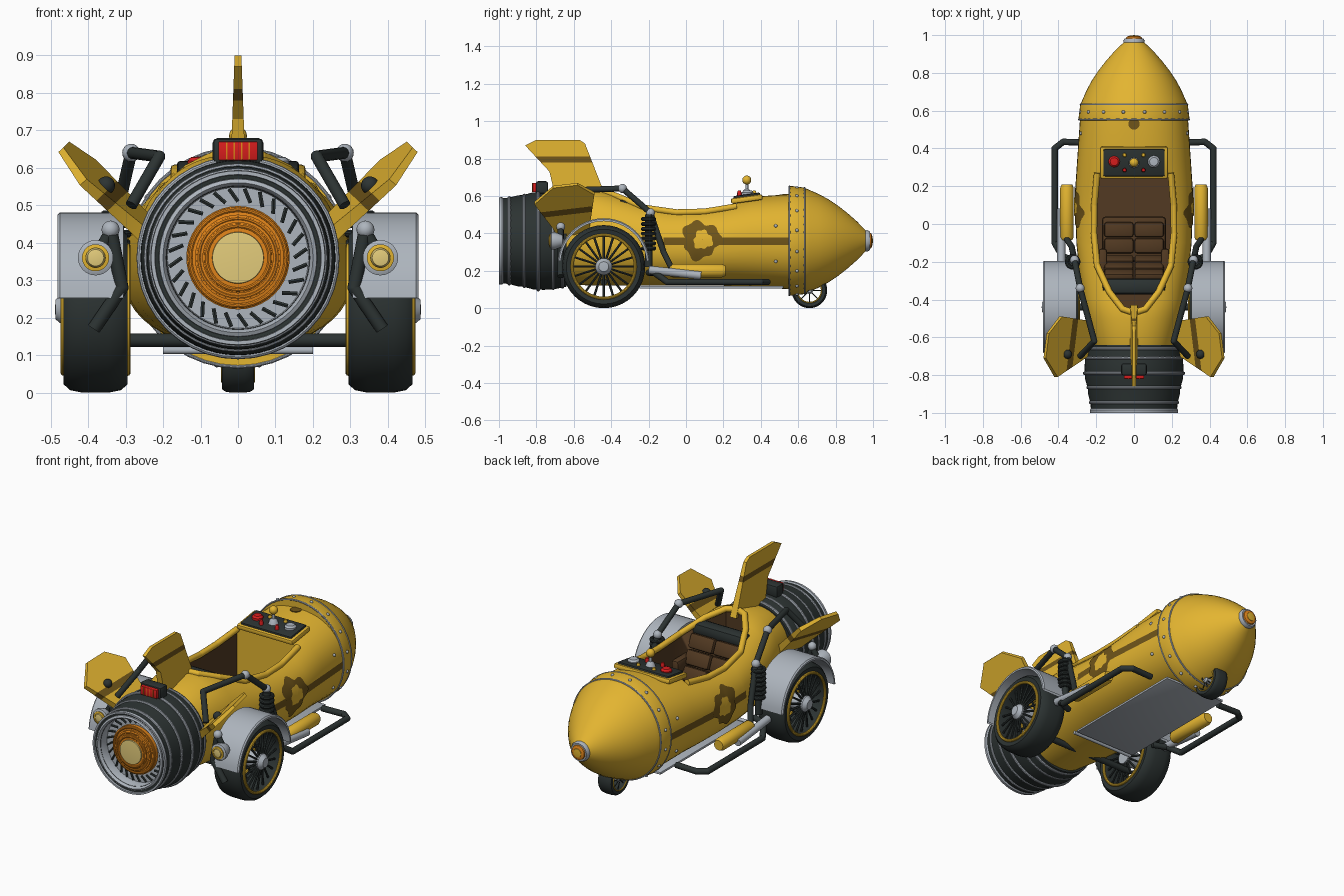
import bpy, bmesh, math
from mathutils import Vector, Matrix

if "Cube" in bpy.data.objects:
    bpy.data.objects.remove(bpy.data.objects["Cube"])


def colour(name, *rgb):
    m = bpy.data.materials.new(name)
    m.use_nodes = True
    m.diffuse_color = (*rgb, 1)
    m.node_tree.nodes["Principled BSDF"].inputs["Base Color"].default_value = (*rgb, 1)
    return m


yellow = colour("yellow_paint", .77, .46, .03)
stripe = colour("dark_ochre", .16, .09, .01)
steel = colour("light_steel", .42, .46, .51)
black = colour("black_rubber", .025, .033, .032)
brown = colour("brown_leather", .085, .042, .016)
orange = colour("orange_glow", .75, .23, .01)
cream = colour("cream_glass", .78, .61, .2)
red = colour("red_lamp", .68, .012, .012)

X, Y, Z = Vector((1, 0, 0)), Vector((0, 1, 0)), Vector((0, 0, 1))
AXIS_Z = .36


def finish(name, bm, mats, mirror=False, angle=35):
    me = bpy.data.meshes.new(name)
    bmesh.ops.recalc_face_normals(bm, faces=bm.faces)
    bm.to_mesh(me)
    bm.free()
    for m in mats if isinstance(mats, list) else [mats]:
        me.materials.append(m)
    me.shade_smooth()
    me.set_sharp_from_angle(angle=math.radians(angle))
    ob = bpy.data.objects.new(name, me)
    bpy.context.collection.objects.link(ob)
    if mirror:
        ob.modifiers.new("Mirror", 'MIRROR')
    return ob


def loft(bm, rings, cap=True, closed=True):
    rows = [[bm.verts.new(p) for p in ring] for ring in rings]
    n = len(rows[0])
    for a, b in zip(rows, rows[1:]):
        for i in range(n if closed else n - 1):
            bm.faces.new((a[i], a[(i + 1) % n], b[(i + 1) % n], b[i]))
    if cap:
        bm.faces.new(rows[0])
        bm.faces.new(rows[-1])


def lathe(name, profile, mat, centre=(0, 0, AXIS_Z), axis=Y, mirror=False, segs=40):
    """Turn (radius, height) points about an axis."""
    bm = bmesh.new()
    rot = axis.to_track_quat('Z', 'Y')
    turn = [math.tau * i / segs for i in range(segs)]
    loft(bm, [[Vector(centre) + rot @ Vector((r * math.cos(t), r * math.sin(t), h)) for t in turn]
              for r, h in profile], cap=False)
    bmesh.ops.remove_doubles(bm, verts=bm.verts, dist=1e-5)
    return finish(name, bm, mat, mirror)


def rod(name, a, b, r, mat, mirror=False, segs=16):
    a, b = Vector(a), Vector(b)
    length = (b - a).length
    return lathe(name, [(0, 0), (r, 0), (r, length), (0, length)], mat, a, b - a, mirror, segs)


def ball(name, centre, r, mat, mirror=False):
    bm = bmesh.new()
    bmesh.ops.create_uvsphere(bm, u_segments=16, v_segments=10, radius=r,
                              matrix=Matrix.Translation(centre))
    return finish(name, bm, mat, mirror)


def hoop(name, r, thick, mat, centre, axis=Y, mirror=False):
    ring = [math.tau * i / 10 for i in range(11)]
    return lathe(name, [(r + thick * math.cos(t), thick * math.sin(t)) for t in ring],
                 mat, centre, axis, mirror)


def box(name, centre, size, mat, bevel=.01, tilt=0, mirror=False):
    bm = bmesh.new()
    bmesh.ops.create_cube(bm, size=1, matrix=Matrix.Diagonal((*size, 1)))
    bmesh.ops.bevel(bm, geom=bm.edges[:], offset=bevel, segments=2, affect='EDGES', profile=.5)
    bmesh.ops.transform(bm, verts=bm.verts, matrix=Matrix.Translation(centre) @ Matrix.Rotation(tilt, 4, 'X'))
    return finish(name, bm, mat, mirror)


def pipe(name, points, r, mat):
    """Mirrored run of straight rods with round elbows."""
    for a, b in zip(points, points[1:]):
        rod(name, a, b, r, mat, True)
    for p in points[1:-1]:
        ball(name + "_elbow", p, r, mat, True)


# Hull: superellipse sections as (y, half width, bottom, top)
STATIONS = [(-.66, .21, .13, .59), (-.5, .25, .12, .635), (-.4, .27, .12, .62), (-.25, .29, .12, .58),
            (-.1, .305, .12, .555), (.05, .31, .12, .55), (.2, .31, .12, .565), (.35, .3, .115, .595),
            (.57, .285, .1, .61)]
POWER = 2.3


def section(y):
    y = min(max(y, STATIONS[0][0]), STATIONS[-1][0])
    for a, b in zip(STATIONS, STATIONS[1:]):
        if y <= b[0]:
            t = (y - a[0]) / (b[0] - a[0])
            w, lo, hi = (a[i] + (b[i] - a[i]) * t for i in (1, 2, 3))
            return w, (lo + hi) / 2, (hi - lo) / 2


def bulge(v):
    return max(0, 1 - abs(v) ** POWER) ** (1 / POWER)


def hull_z(x, y):
    w, c, h = section(y)
    return c + h * bulge(x / w)


def hull_x(y, z):
    w, c, h = section(y)
    return w * bulge((z - c) / h)


def signed_power(v):
    return math.copysign(abs(v) ** (2 / POWER), v)


bm = bmesh.new()
rings = []
for s in STATIONS:
    w, c, h = section(s[0])
    rings.append([(w * signed_power(math.cos(math.tau * i / 48)), s[0],
                   c + h * signed_power(math.sin(math.tau * i / 48))) for i in range(48)])
loft(bm, rings)
for co, no in (((0, 0, .337), Z), ((0, 0, .377), Z), ((0, -.12, 0), Y)):
    bmesh.ops.bisect_plane(bm, geom=bm.verts[:] + bm.edges[:] + bm.faces[:], plane_co=co, plane_no=no)
for f in bm.faces:
    m = f.calc_center_median()
    f.material_index = int(.337 < m.z < .377 and -.12 < m.y < .56 and abs(m.x) > .1)
hull = finish("hull", bm, [yellow, stripe, brown])

# Cockpit opening cut into the hull, yellow at its front wall, then the rim
half = [(.06, -.45), (.13, -.36), (.195, -.22), (.212, -.05), (.21, .1), (.195, .27)]
outline = half + [(-x, y) for x, y in reversed(half)]
bm = bmesh.new()
loft(bm, [[(x, y, z) for x, y in outline] for z in (.2, .9)])
for f in bm.faces:
    f.material_index = 0 if f.calc_center_median().y > .26 else 2
cutter = finish("cockpit_cutter", bm, [yellow, stripe, brown])
cutter.hide_render = True
mod = hull.modifiers.new("Cockpit", 'BOOLEAN')
mod.operation, mod.object, mod.solver = 'DIFFERENCE', cutter, 'EXACT'
bpy.context.view_layer.update()
cut = bpy.data.meshes.new_from_object(hull.evaluated_get(bpy.context.evaluated_depsgraph_get()))
hull.modifiers.clear()
hull.data = cut
bpy.data.objects.remove(cutter)
pipe("cockpit_rim", [(x, y, hull_z(x, y) + .005) for x, y in [(0, -.47)] + half], .017, yellow)


# Painted side patches that follow the hull
def patch(name, y0, z0, size, lift, mat, phase):
    bm = bmesh.new()
    rings = []
    for k in (.02, .35, .7, 1):
        ring = []
        for i in range(48):
            t = math.tau * i / 48
            r = size * k * (1 + .12 * math.sin(3 * t + phase) + .09 * math.sin(7 * t + 2 * phase))
            y, z = y0 + r * math.cos(t), z0 + r * math.sin(t)
            ring.append((hull_x(y, z) + lift, y, z))
        rings.append(ring)
    loft(bm, rings, cap=False)
    finish(name, bm, mat, mirror=True)


patch("side_patch", .08, .365, .1, .004, stripe, 1)
patch("side_patch_middle", .09, .365, .05, .007, yellow, 2.5)
lathe("top_patch", [(0, .004), (.03, .004), (.03, 0)], stripe, (0, .53, hull_z(0, .53)), Z)

# Nose cone, band, rivets and tip
lathe("nose_cone", [(0, .55), (.293, .55), (.293, .565), (.285, .63), (.272, .66), (.25, .71), (.223, .76),
                    (.19, .81), (.151, .86), (.103, .915), (.056, .96), (0, .96)], yellow, segs=56)
for y, r in ((.553, .291), (.634, .283)):
    hoop("nose_band_ring", r, .005, steel, (0, y, AXIS_Z))
for i in range(16):
    t = math.tau * (i + .5) / 16
    ball("rivet", (.289 * math.cos(t), .593, AXIS_Z + .289 * math.sin(t)), .009, steel)
for z in (.25, .44):
    ball("side_rivet", (hull_x(.48, z), .48, z), .009, steel, True)
lathe("nose_collar", [(.0, .95), (.055, .95), (.057, .97), (.05, .983), (0, .983)], steel)
lathe("nose_tip", [(.043, .98), (.04, .99), (.03, .995), (0, .995)], orange)
lathe("nose_tip_cap", [(.027, .99), (.024, .997), (0, 1)], yellow)

# Jet nozzle
lathe("nozzle_body", [(.19, -.64), (.245, -.64), (.258, -.7), (.262, -.76), (.259, -.82), (.245, -.87),
                      (.243, -.9), (.23, -.95), (.228, -.99), (.19, -.985)], black, segs=56)
for y, r in ((-.66, .247), (-.71, .254), (-.79, .262), (-.865, .243), (-.945, .23)):
    hoop("nozzle_ring", r, .009, steel, (0, y, AXIS_Z))
lathe("nozzle_lip", [(.228, -.975), (.234, -.985), (.232, -1), (.222, -1), (.22, -.98)], steel, segs=56)
lathe("nozzle_throat", [(.212, -.98), (.21, -.995), (.2, -1), (.192, -.99), (.188, -.93), (0, -.93)], steel, segs=56)
for i in range(28):
    t = math.tau * i / 28
    a, b = Vector((math.cos(t), 0, math.sin(t))), Vector((math.cos(t + .13), 0, math.sin(t + .13)))
    base = Vector((0, -.932, AXIS_Z))
    rod("turbine_slit", base + a * .15, base + b * .185, .006, black, segs=6)
lathe("burner", [(.138, -.93), (.138, -.95), (.115, -.955), (.115, -.965), (.095, -.968), (.095, -.975),
                 (.07, -.978), (0, -.978)], orange)
for r, y in ((.128, -.95), (.105, -.962), (.085, -.973)):
    hoop("burner_ring", r, .007, orange, (0, y, AXIS_Z))
lathe("burner_core", [(.07, -.97), (.068, -.985), (0, -.99)], cream)


# Fins with a painted band across each
def fin(name, points, origin, up, band, twist=0, mirror=False):
    up = Vector(up).normalized()
    origin, side, top = Vector(origin), Y.cross(up), max(s for y, s in points)
    bm = bmesh.new()
    loft(bm, [[origin + Y * y + up * s + side * (sign * (.02 - .011 * s / top) - twist * (y + .65))
               for y, s in points] for sign in (-1, 1)])
    for s in band:
        bmesh.ops.bisect_plane(bm, geom=bm.verts[:] + bm.edges[:] + bm.faces[:],
                               plane_co=origin + up * s, plane_no=up)
    for f in bm.faces:
        f.material_index = int(band[0] < (f.calc_center_median() - origin).dot(up) < band[1])
    finish(name, bm, [yellow, stripe], mirror, 20)


fin("top_fin", [(-.7, 0), (-.73, .13), (-.86, .27), (-.8, .3), (-.57, .3), (-.54, .28), (-.45, .05), (-.43, 0)],
    (0, 0, .6), Z, (.18, .21))
fin("side_fin", [(-.69, 0), (-.71, .06), (-.81, .25), (-.71, .354), (-.58, .354), (-.49, .27), (-.52, 0)],
    (.22, 0, .4), (.245, 0, .255), (.15, .19), .17, True)


# Wheels with rims, spokes and hubs
def wheel(name, x, y, r, width, inner, spokes, mirror):
    c, w = Vector((x, y, r)), width / 2
    tyre = [(inner, -.8), (inner + .02, -.95), (.9, -1), (.97, -.8), (1, -.4), (1, .4), (.97, .8), (.9, 1),
            (inner + .02, .95), (inner, .8), (inner, -.8)]
    lathe(name + "_tyre", [(a * r, b * w) for a, b in tyre], black, c, X, mirror)
    for side in (-1, 1):
        hoop(name + "_rim", r * inner, r * .038, yellow, c + X * side * w, X, mirror)
        for i in range(spokes):
            t = math.tau * i / spokes
            d = Vector((0, math.cos(t), math.sin(t))) * r
            rod(name + "_spoke", c + X * side * w * .9 + d * .1, c + X * side * w * .6 + d * (inner + .01),
                r * .028, black, mirror, 6)
    lathe(name + "_hub", [(0, -w), (.2 * r, -w), (.2 * r, w), (.12 * r, w * 1.25), (0, w * 1.28)], steel, c, X, mirror)


wheel("road_wheel", .38, -.44, .222, .17, .76, 20, True)
wheel("nose_wheel", 0, .66, .095, .085, .68, 8, False)
rod("nose_wheel_axle", (-.05, .66, .095), (.05, .66, .095), .012, black)
pipe("nose_wheel_fork", [(.055, .66, .095), (.055, .6, .17)], .012, black)

# Fenders
bm = bmesh.new()
arc = [math.radians(4 + 172 * i / 24) for i in range(25)]
loft(bm, [[(x, -.44 + r * math.cos(t), .235 + r * math.sin(t)) for t in arc]
          for x, r in ((.305, .232), (.305, .246), (.475, .246), (.482, .24), (.482, .23), (.305, .23))],
     cap=False, closed=False)
finish("fender", bm, steel, True)
rod("axle", (-.33, -.44, .14), (.33, -.44, .14), .018, black)

# Tubular frame, suspension and side gear
pipe("upper_frame", [(.285, -.7, .5), (.21, -.62, .63), (.285, -.34, .64), (.315, -.19, .51), (.33, -.12, .3),
                     (.37, -.06, .18)], .016, black)
for p in ((.285, -.34, .64), (.315, -.19, .51), (.34, -.67, .435)):
    ball("frame_joint", p, .024, steel, True)
ball("fin_brace_knob", (.352, -.69, .553), .024, black, True)
pipe("lamp_bracket", [(.34, -.67, .435), (.31, -.67, .28), (.385, -.67, .17)], .018, black)
rod("lamp_stay", (.34, -.67, .43), (.38, -.67, AXIS_Z), .016, black, True)
pipe("side_bar", [(.24, .43, .14), (.375, .435, .14), (.42, .4, .14), (.42, -.1, .14), (.38, -.17, .19),
                  (.3, -.2, .19)], .017, black)
for i in range(7):
    hoop("shock_spring", .03, .011, black, (.325, -.2, .32 + i * .026), Z, True)
rod("shock_rod", (.325, -.2, .22), (.325, -.2, .5), .02, black, True)
lathe("side_tank", [(0, 0), (.028, .005), (.036, .02), (.036, .28), (.028, .3), (0, .3)], yellow,
      (.355, -.09, .2), Y, True)
rod("exhaust_pipe", (.385, -.2, .205), (.385, .08, .175), .022, steel, True)
box("belly_plate", (0, .135, .112), (.4, .77, .014), steel, .004)
rod("tow_bar", (-.2, -.27, .113), (.2, -.27, .113), .01, steel)

# Side lamps and tail lamp
lathe("lamp_housing", [(0, .07), (.03, .06), (.047, .02), (.047, 0), (.036, -.005), (0, -.005)], steel,
      (.38, -.72, AXIS_Z), Y, True)
lathe("lamp_ring", [(.036, 0), (.036, -.01), (.026, -.012), (.026, 0)], yellow, (.38, -.72, AXIS_Z), Y, True)
lathe("lamp_glass", [(.027, -.004), (.022, -.014), (0, -.018)], cream, (.38, -.72, AXIS_Z), Y, True)
box("tail_lamp_case", (0, -.77, .645), (.135, .065, .068), black, .012)
box("tail_lamp_glass", (0, -.806, .645), (.105, .028, .05), red, .003)
for x in (-.03, -.01, .01, .03):
    box("tail_lamp_rib", (x, -.821, .645), (.003, .004, .048), orange, .0005)

# Seat
lean = math.radians(24)
box("seat_base", (0, -.08, .235), (.34, .24, .07), brown, .02)
for x in (-.08, .08):
    for row in range(2):
        box("seat_cushion", (x, -.03 - row * .085, .275), (.155, .08, .04), brown, .014)
    for row in range(3):
        box("back_cushion", (x, -.2 - row * .036, .33 + row * .08), (.155, .05, .082), brown, .014, lean)
box("arm_rest", (.165, -.2, .38), (.045, .14, .08), brown, .015, 0, True)
box("head_rest", (0, -.33, .545), (.34, .085, .075), black, .025)

# Dashboard and controls
pitch = math.radians(8)
box("dash_frame", (0, .325, .583), (.36, .17, .03), yellow, .01, pitch)
box("dash_panel", (0, .325, .598), (.325, .145, .022), black, .008, pitch)
for name, x, y, r, mat in (("red_dial", -.105, .33, .03, red), ("grey_dial", .105, .33, .032, steel),
                           ("red_button", -.05, .285, .011, red), ("red_button", .05, .285, .011, red),
                           ("amber_button", -.05, .365, .011, yellow), ("amber_button", .05, .365, .011, yellow)):
    lathe(name, [(0, .03), (r * .7, .028), (r, .018), (r, 0)], mat, (x, y, .6), Z, segs=20)
rod("stick_shaft", (0, .325, .6), (0, .325, .68), .008, steel)
ball("stick_knob", (0, .325, .685), .024, yellow)
lathe("stick_boot", [(.028, 0), (.02, .02), (.01, .03)], steel, (0, .325, .608), Z)
